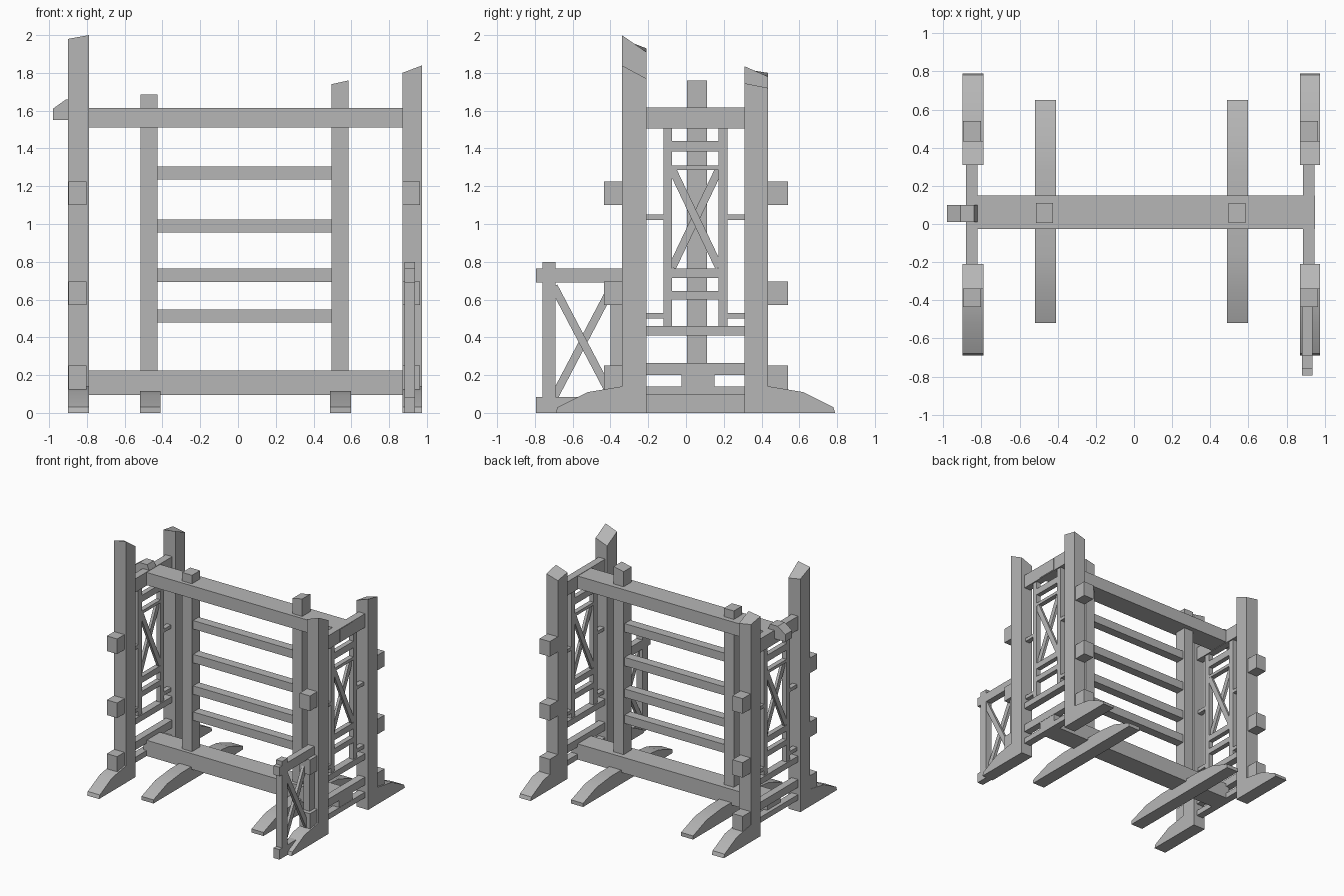
import bpy, bmesh, math
from mathutils import Matrix, Vector

if "Cube" in bpy.data.objects:
    bpy.data.objects.remove(bpy.data.objects["Cube"], do_unlink=True)

wood = bpy.data.materials.new("grey_wood")
wood.use_nodes = True
wood.diffuse_color = (0.47, 0.47, 0.47, 1)
wood.node_tree.nodes["Principled BSDF"].inputs["Base Color"].default_value = wood.diffuse_color

MID_Y = 0.05  # the frame is symmetric about this depth


def finish(name, bm):
    bmesh.ops.recalc_face_normals(bm, faces=bm.faces)
    mesh = bpy.data.meshes.new(name)
    bm.to_mesh(mesh)
    bm.free()
    obj = bpy.data.objects.new(name, mesh)
    mesh.materials.append(wood)
    bpy.context.collection.objects.link(obj)
    return obj


def box(name, x, y, z, tops=None):
    """Box from ranges; tops gives heights for corners in (-x-y, +x-y, -x+y, +x+y) order."""
    bm = bmesh.new()
    bmesh.ops.create_cube(bm, size=1)
    for v in bm.verts:
        right, back, up = (c > 0 for c in v.co)
        height = tops[right + 2 * back] if tops and up else z[up]
        v.co = (x[right], y[back], height)
    return finish(name, bm)


def prism(name, points, axis, span):
    """Extrude a profile along x (points are y, z) or along y (points are x, z)."""
    bm = bmesh.new()
    def place(p, s):
        return (s, p[0], p[1]) if axis == "x" else (p[0], s, p[1])
    face = bm.faces.new([bm.verts.new(place(p, span[0])) for p in points])
    result = bmesh.ops.extrude_face_region(bm, geom=[face])
    shift = Vector(place((0, 0), span[1] - span[0]))
    for v in result["geom"]:
        if isinstance(v, bmesh.types.BMVert):
            v.co += shift
    return finish(name, bm)


def brace(name, x, start, end, width):
    """Diagonal bar in the side plane between two (y, z) points."""
    a, b = Vector(start), Vector(end)
    d = b - a
    bm = bmesh.new()
    bmesh.ops.create_cube(bm, size=1)
    bm.transform(Matrix.Translation((sum(x) / 2, (a.x + b.x) / 2, (a.y + b.y) / 2))
                 @ Matrix.Rotation(math.atan2(d.y, d.x), 4, "X")
                 @ Matrix.Diagonal((x[1] - x[0], d.length, width, 1)))
    return finish(name, bm)


def flip(span):
    return tuple(sorted(2 * MID_Y - v for v in span))


def smooth(obj):
    bpy.ops.object.select_all(action="DESELECT")
    obj.select_set(True)
    bpy.context.view_layer.objects.active = obj
    bpy.ops.object.shade_smooth_by_angle(angle=math.radians(30))


# Corner posts with rough-cut tops
FRONT, BACK = (-0.34, -0.21), (0.31, 0.435)
LEFT, RIGHT = (0.87, 0.975), (-0.9, -0.79)
box("right_front_post", RIGHT, FRONT, (0, 2), (1.98, 2.0, 1.93, 1.91))
box("right_back_post", RIGHT, BACK, (0, 2), (1.82, 1.835, 1.8, 1.78))
box("left_front_post", LEFT, FRONT, (0, 2), (1.80, 1.84, 1.73, 1.77))
box("left_back_post", LEFT, BACK, (0, 2), (1.71, 1.745, 1.69, 1.72))

# End frames: feet, pegs, cross rails and lattice
FOOT = [(-0.3, 0), (-0.3, 0.14), (-0.34, 0.14), (-0.52, 0.11), (-0.68, 0.03), (-0.69, 0)]
for side, post, cx in (("left", LEFT, 0.917), ("right", RIGHT, -0.85)):
    smooth(prism(side + "_front_foot", FOOT, "x", post))
    smooth(prism(side + "_back_foot", [(2 * MID_Y - y, z) for y, z in FOOT], "x", post))

    peg_x = (cx - 0.047, cx + 0.047)
    for i, z in enumerate(((0.125, 0.25), (0.57, 0.695), (1.1, 1.225))):
        box(f"{side}_front_peg_{i}", peg_x, (-0.435, -0.33), z)
        box(f"{side}_back_peg_{i}", peg_x, (0.425, 0.54), z)

    thick = (cx - 0.03, cx + 0.03)
    thin = (cx - 0.02, cx + 0.02)
    full = (-0.22, 0.32)
    for name, z in (("top", (1.505, 1.618)), ("lattice_base", (0.41, 0.46)),
                    ("lower", (0.2, 0.265)), ("bottom", (0.095, 0.14))):
        box(f"{side}_{name}_rail", thick, full, z)

    upright = (-0.12, -0.073)
    for name, span in (("front", upright), ("back", flip(upright))):
        box(f"{side}_lattice_{name}_upright", thin, span, (0.45, 1.52))
    for i, z in enumerate(((0.6, 0.645), (0.715, 0.765), (1.285, 1.31), (1.385, 1.44))):
        box(f"{side}_lattice_slat_{i}", thin, (-0.08, 0.18), z)
    for i, z in enumerate(((0.5, 0.53), (1.022, 1.05))):
        spacer = (-0.22, -0.11)
        box(f"{side}_front_spacer_{i}", thin, spacer, z)
        box(f"{side}_back_spacer_{i}", thin, flip(spacer), z)
    brace(side + "_lattice_brace_a", (cx - 0.018, cx + 0.004), (-0.073, 0.77), (0.175, 1.29), 0.042)
    brace(side + "_lattice_brace_b", (cx - 0.004, cx + 0.018), (0.175, 0.77), (-0.073, 1.29), 0.042)

# Long beams and wedge-ended tenon
beam_y = (-0.025, 0.15)
box("top_beam", (-0.85, 0.95), beam_y, (1.51, 1.615))
box("bottom_beam", (-0.85, 0.945), beam_y, (0.095, 0.225))
prism("beam_tenon", [(-0.98, 1.55), (-0.82, 1.55), (-0.82, 1.615), (-0.84, 1.66),
                     (-0.91, 1.66), (-0.98, 1.61)], "y", (0.01, 0.1))

# Inner posts on long low feet
box("right_inner_post", (-0.515, -0.425), (0.005, 0.11), (0.1, 1.685))
box("left_inner_post", (0.495, 0.585), (0.005, 0.11), (0.1, 1.76), (1.74, 1.76, 1.74, 1.76))
half = [(-0.52, 0), (-0.52, 0.03), (-0.34, 0.095), (-0.15, 0.115)]
runner = half + [(0.13 - y, z) for y, z in reversed(half)]
for side, x in (("right", (-0.52, -0.41)), ("left", (0.488, 0.597))):
    smooth(prism(side + "_inner_foot", runner, "x", x))

# Rungs between the inner posts
for i, z in enumerate((0.478, 0.694, 0.955, 1.235)):
    box(f"rung_{i}", (-0.43, 0.5), (0.02, 0.095), (z, z + 0.07))

# Small side gate in front of the left front post
gate = (0.882, 0.937)
box("gate_outer_post", gate, (-0.76, -0.69), (0, 0.8))
box("gate_inner_post", gate, (-0.4, -0.33), (0, 0.7))
box("gate_top_rail", gate, (-0.795, -0.33), (0.69, 0.765))
box("gate_bottom_rail", gate, (-0.795, -0.33), (0, 0.083))
brace("gate_brace_a", (0.888, 0.912), (-0.7, 0.08), (-0.39, 0.67), 0.042)
brace("gate_brace_b", (0.908, 0.932), (-0.7, 0.67), (-0.39, 0.08), 0.042)
